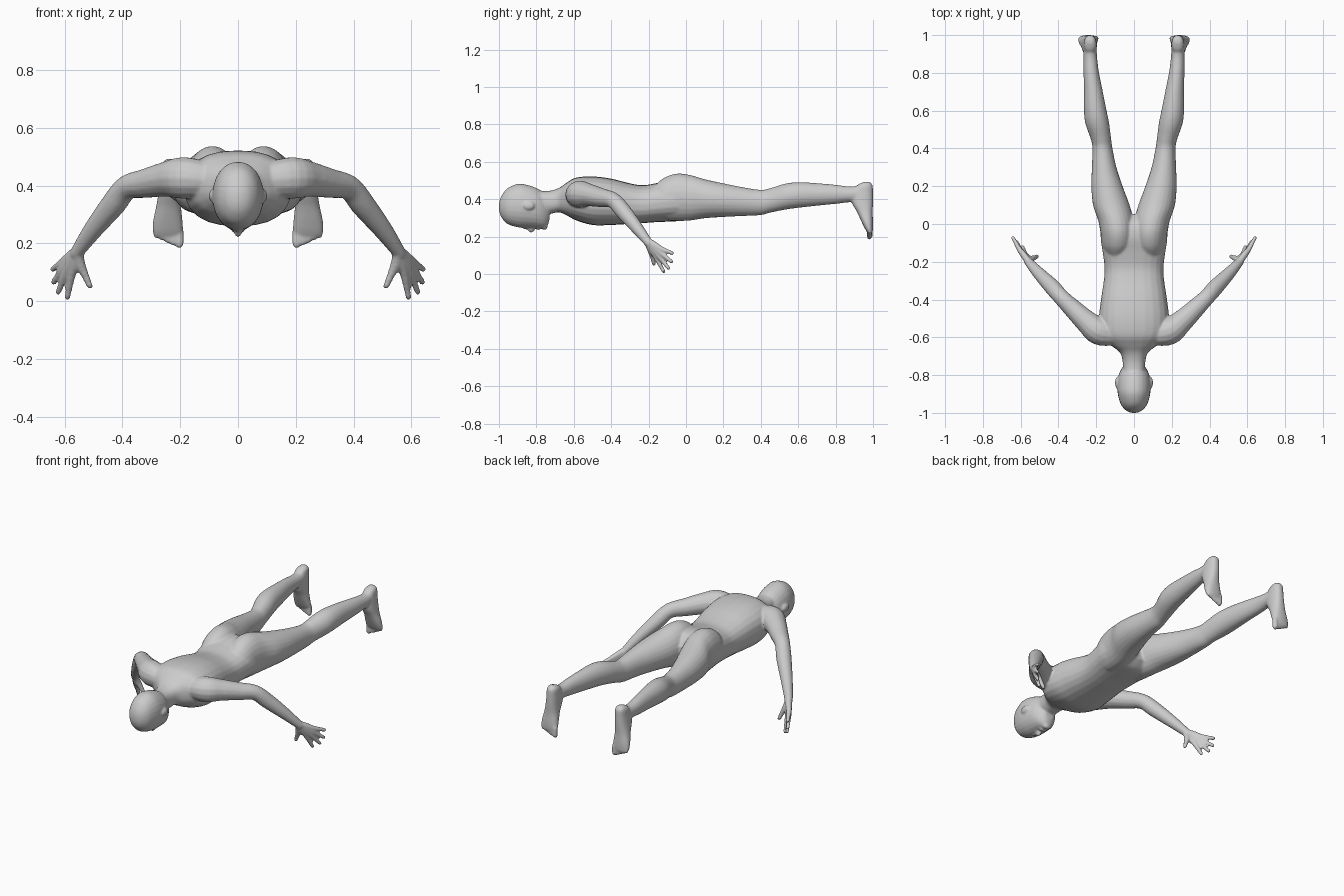
import bpy, bmesh
from math import cos, sin, pi, copysign
from mathutils import Vector, Matrix

bm = bmesh.new()


def smooth_rows(rows, n=4):
    """Catmull-Rom interpolation through rows of parameters."""
    out = []
    for i in range(len(rows) - 1):
        p = [rows[max(0, min(len(rows) - 1, i + k))] for k in (-1, 0, 1, 2)]
        for j in range(n):
            t = j / n
            out.append([0.5 * (2 * b + (c - a) * t + (2 * a - 5 * b + 4 * c - d) * t * t
                               + (3 * b - a - 3 * c + d) * t ** 3)
                        for a, b, c, d in zip(*p)])
    return out + [list(rows[-1])]


def skin(rings):
    """Bridge rings of points into a closed shell."""
    rings = [[bm.verts.new(p) for p in r] for r in rings]
    n = len(rings[0])
    faces = [bm.faces.new(rings[0]), bm.faces.new(rings[-1])]
    for a, b in zip(rings, rings[1:]):
        for i in range(n):
            k = (i + 1) % n
            faces.append(bm.faces.new((a[i], a[k], b[k], b[i])))
    bmesh.ops.recalc_face_normals(bm, faces=faces)


def oval(n=24, power=2.0):
    e = 2 / power
    for i in range(n):
        c, s = cos(2 * pi * i / n), sin(2 * pi * i / n)
        yield copysign(abs(c) ** e, c), copysign(abs(s) ** e, s)


def loft_y(rows, side=1, power=2.0):
    """Rows: centre x, y, top z, bottom z, half width."""
    skin([[Vector((side * (x + a * u), y, (t + b) / 2 + v * (t - b) / 2))
           for u, v in oval(power=power)] for x, y, t, b, a in smooth_rows(rows)])


def loft_z(rows, side=1, power=2.0):
    """Rows: centre x, z, front y, back y, half width."""
    skin([[Vector((side * (x + a * u), (f + b) / 2 + v * (b - f) / 2, z))
           for u, v in oval(power=power)] for x, z, f, b, a in smooth_rows(rows)])


def tube(rows, side=1):
    """Rows: x, y, z, radius."""
    rows = smooth_rows(rows)
    pts = [Vector((side * r[0], r[1], r[2])) for r in rows]
    rings = []
    for i, p in enumerate(pts):
        d = (pts[min(i + 1, len(pts) - 1)] - pts[max(i - 1, 0)]).normalized()
        u = d.cross(Vector((side, -1, 0.3))).normalized() if abs(d.z) > 0.95 else d.cross(Vector((0, 0, 1))).normalized()
        v = d.cross(u)
        rings.append([p + rows[i][3] * (u * a + v * b) for a, b in oval(14)])
    skin(rings)


def ball(c, r):
    bmesh.ops.create_uvsphere(bm, u_segments=20, v_segments=12, radius=1,
                              matrix=Matrix.Translation(c) @ Matrix.Diagonal((*r, 1)))


# head
loft_y([(0, -1.0, .375, .34, .012), (0, -.988, .415, .305, .042), (0, -.955, .458, .268, .07),
        (0, -.9, .482, .25, .086), (0, -.85, .477, .246, .088), (0, -.80, .46, .245, .081),
        (0, -.765, .44, .243, .066), (0, -.742, .43, .255, .048), (0, -.73, .42, .29, .035)], power=2.1)
ball((0, -.828, .243), (.014, .02, .022))   # nose
ball((0, -.85, .252), (.009, .03, .014))    # nose bridge
ball((0, -.79, .247), (.025, .012, .013))   # lips
ball((0, -.757, .25), (.025, .017, .014))   # chin

# neck and torso
loft_y([(0, -.79, .445, .33, .058), (0, -.73, .445, .322, .06), (0, -.68, .46, .33, .075),
        (0, -.64, .487, .315, .125), (0, -.59, .515, .288, .17), (0, -.5, .522, .262, .185),
        (0, -.4, .51, .262, .175), (0, -.3, .485, .268, .16), (0, -.23, .475, .272, .156),
        (0, -.15, .488, .278, .166), (0, -.07, .505, .281, .177), (0, 0, .495, .29, .165),
        (0, .05, .44, .33, .09)], power=2.4)

fingers = [((.577, -.158, .085), (.592, -.115, .006)),
           ((.596, -.146, .097), (.625, -.088, .025)),
           ((.606, -.136, .114), (.642, -.07, .06)),
           ((.608, -.132, .135), (.645, -.066, .108))]

for s in (1, -1):
    # ear
    ball((s * .089, -.84, .365), (.012, .03, .022))
    # buttock, thigh and calf
    loft_y([(.09, -.17, .47, .32, .05), (.086, -.12, .513, .292, .08), (.087, -.05, .537, .284, .09),
            (.096, .02, .53, .286, .094), (.12, .1, .507, .298, .097), (.143, .2, .485, .305, .083),
            (.158, .3, .465, .31, .065), (.167, .4, .45, .315, .053), (.175, .45, .459, .328, .054),
            (.194, .53, .483, .344, .063), (.205, .6, .491, .354, .06), (.215, .7, .486, .365, .05),
            (.226, .8, .477, .375, .041), (.231, .88, .468, .384, .036), (.233, .95, .475, .38, .034)], s)
    # foot
    loft_z([(.232, .493, .955, .98, .016), (.232, .475, .915, .997, .031), (.233, .43, .885, 1.0, .036),
            (.236, .38, .888, 1.0, .039), (.24, .33, .915, .998, .043), (.243, .28, .938, 1.0, .051),
            (.243, .245, .955, 1.0, .053), (.243, .225, .967, .998, .048)], s, 2.3)
    # toes
    for i in range(5):
        x, tip, r = .203 + .02 * i, .187 + .008 * i, .015 - .001 * i
        tube([(x, .982, .25, r), (x, .982, tip + .012, r), (x, .985, tip, r * .6)], s)
    # arm
    tube([(.1, -.585, .42, .06), (.185, -.568, .427, .073), (.25, -.518, .422, .061),
          (.32, -.452, .408, .051), (.385, -.388, .393, .043), (.432, -.335, .335, .043),
          (.5, -.265, .25, .034), (.55, -.21, .18, .025), (.562, -.195, .16, .022)], s)
    # palm and fingers
    for k, t in fingers:
        k, t = Vector(k), Vector(t)
        tube([(.55, -.212, .182, .018), (*((k + Vector((.55, -.21, .18))) / 2), .018), (*k, .014),
              (*k.lerp(t, .55), .0115), (*k.lerp(t, .92), .01), (*t, .005)], s)
    # thumb
    tube([(.553, -.205, .165, .018), (.545, -.188, .125, .018), (.527, -.178, .085, .013),
          (.514, -.172, .055, .011), (.509, -.17, .044, .006)], s)

me = bpy.data.meshes.new("body")
bm.to_mesh(me)
bm.free()
body = bpy.data.objects.new("body", me)
bpy.context.collection.objects.link(body)

# fuse the parts into one continuous smooth skin
rm = body.modifiers.new("fuse", 'REMESH')
rm.mode = 'VOXEL'
rm.voxel_size = .006
rm.use_smooth_shade = True
sm = body.modifiers.new("soften", 'SMOOTH')
sm.factor = .5
sm.iterations = 6
